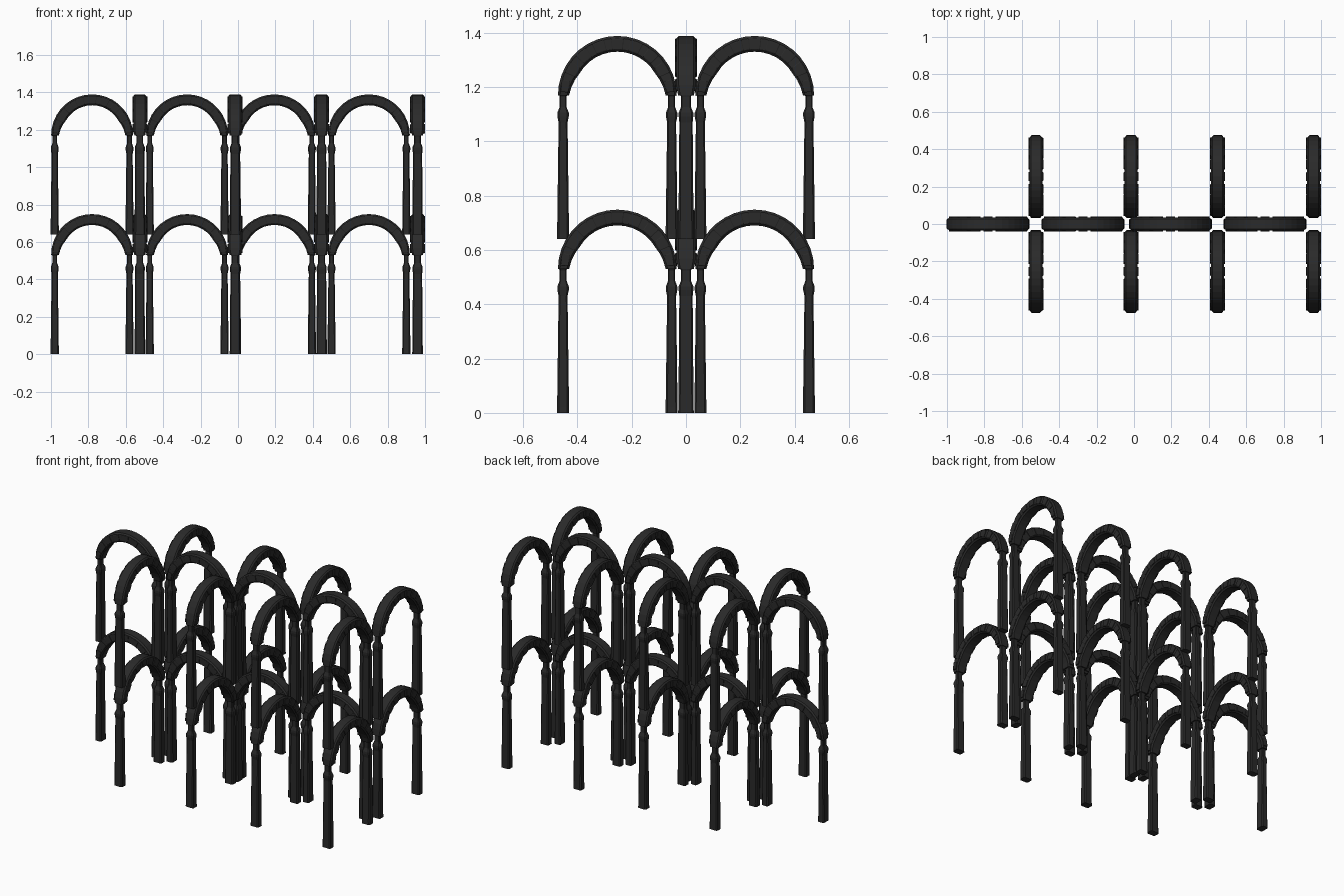
import bpy, bmesh, math
from mathutils import Matrix, Vector

if "Cube" in bpy.data.objects:
    bpy.data.objects.remove(bpy.data.objects["Cube"])

stone = bpy.data.materials.new("charcoal stone")
stone.diffuse_color = (0.023, 0.023, 0.023, 1)
stone.use_nodes = True
stone.node_tree.nodes["Principled BSDF"].inputs["Base Color"].default_value = stone.diffuse_color

R = 0.2          # distance from arch centre to column axis
TIER = 0.64      # height of one storey


def loft(bm, rings):
    """Skin a list of closed rings and cap both ends."""
    vs = [[bm.verts.new(p) for p in r] for r in rings]
    n = len(vs[0])
    for a, b in zip(vs, vs[1:]):
        for i in range(n):
            j = (i + 1) % n
            bm.faces.new((a[i], a[j], b[j], b[i]))
    bm.faces.new(vs[0][::-1])
    bm.faces.new(vs[-1])


def chamfered(a, b, c):
    """Eight-sided rectangle outline with half sizes a, b and chamfer c."""
    return [(a, -b + c), (a, b - c), (a - c, b), (-a + c, b),
            (-a, b - c), (-a, -b + c), (-a + c, -b), (a - c, -b)]


def finish(bm, name):
    bmesh.ops.recalc_face_normals(bm, faces=bm.faces)
    me = bpy.data.meshes.new(name)
    bm.to_mesh(me)
    bm.free()
    me.materials.append(stone)
    return me


# Tapered column with flared cap and thin neck: z, half width, half depth
PROFILE = [(0, .022, .029), (.02, .022, .028), (.43, .0165, .0245),
           (.452, .021, .027), (.466, .021, .027), (.488, .0125, .018),
           (.525, .0125, .018), (.54, .018, .027)]


def column_mesh():
    bm = bmesh.new()
    for s in (-1, 1):
        loft(bm, [[(s * R + x, y, z) for x, y in chamfered(w, d, w * .3)]
                  for z, w, d in PROFILE])
    return finish(bm, "columns")


# Semicircular arch body, slightly thicker at the crown, with raised side panels
def arch_mesh():
    bm = bmesh.new()
    zc, N, panels = 0.53, 18, 9

    def at(t, r, y):
        return Vector((math.cos(t) * r, y, zc + math.sin(t) * r))

    def inner(t):
        return .178 - .017 * min(1, math.sin(t) * 2)

    rings = []
    for i in range(N + 1):
        t = math.pi * i / N
        ri, ro = inner(t), .219
        d = .029 if i in (0, N) else .035
        mid, half = (ri + ro) / 2, (ro - ri) / 2
        rings.append([at(t, mid + x, y) for x, y in chamfered(half, d, .008)])
    loft(bm, rings)
    # raised voussoir panels on both faces
    step = math.pi / panels
    for k in range(panels):
        t = step * (k + .5)
        ri, ro = inner(t) + .009, .210
        for s in (-1, 1):
            ring = []
            for y, g in ((.033, 0), (.0385, 0), (.040, .0025)):
                h = step * .33 - g / .19
                ring.append([at(t - h, ri + g, s * y), at(t + h, ri + g, s * y),
                             at(t + h, ro - g, s * y), at(t - h, ro - g, s * y)])
            loft(bm, ring)
    return finish(bm, "arch")


columns, arch = column_mesh(), arch_mesh()


def bay(x, y, turned):
    """Two stacked storeys of an arch on a column pair."""
    for tier in (0, 1):
        for me, name in ((columns, "column_pair"), (arch, "arch")):
            ob = bpy.data.objects.new(name, me)
            ob.matrix_world = Matrix.Translation((x, y, tier * TIER)) @ \
                Matrix.Rotation(math.pi / 2 if turned else 0, 4, 'Z')
            bpy.context.collection.objects.link(ob)


# Arches running along the spine
for x in (-.78, -.272, .195, .70):
    bay(x, 0, False)
# Arches running front to back on both sides of the spine
for x in (-.525, -.016, .447, .96):
    for s in (-1, 1):
        bay(x, s * .253, True)
